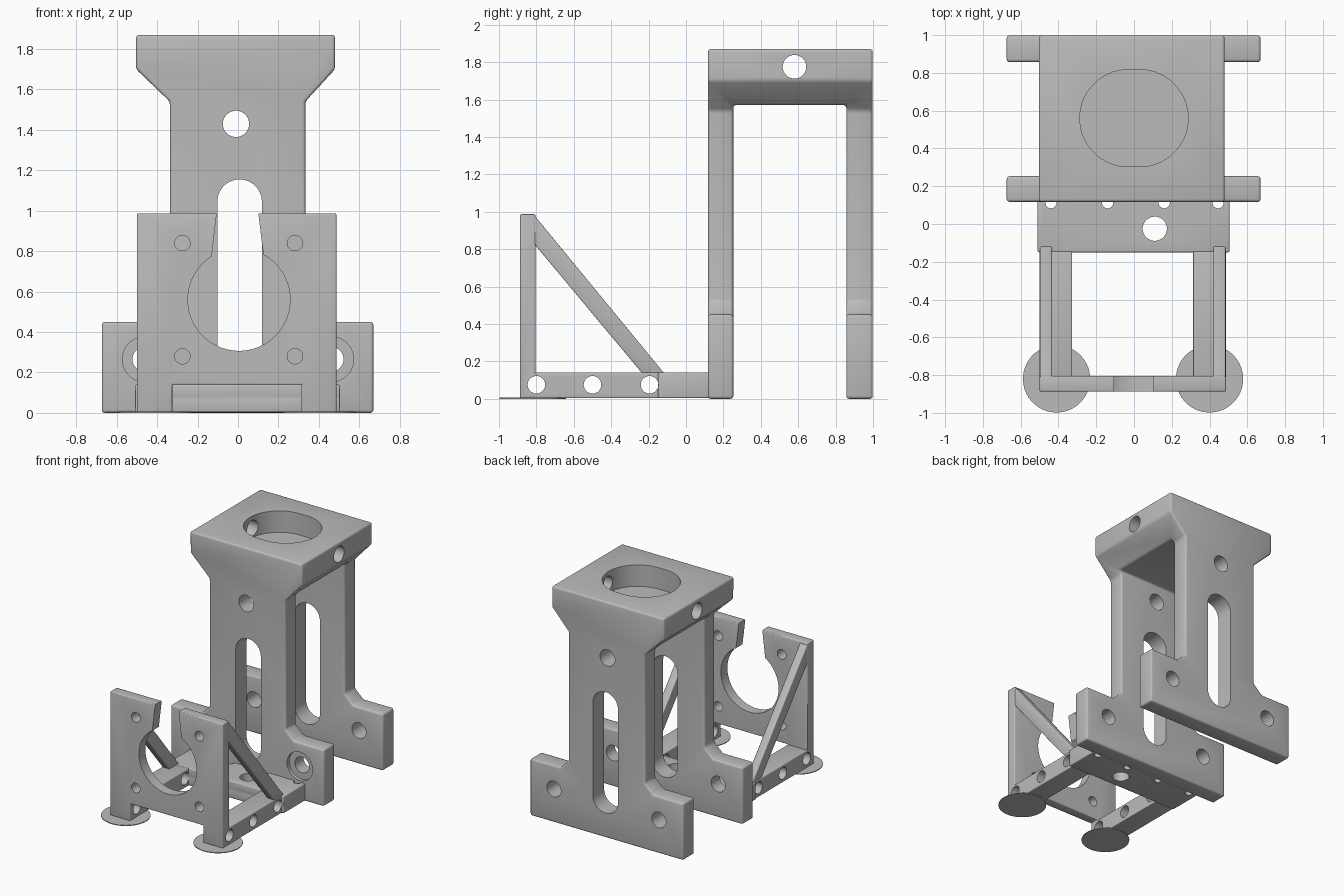
import bpy
import bmesh
import math
from mathutils import Matrix, Vector

if "Cube" in bpy.data.objects:
    bpy.data.objects.remove(bpy.data.objects["Cube"])

grey = bpy.data.materials.new("plain_grey")
grey.use_nodes = True
GREY = (0.5, 0.5, 0.5, 1)
grey.diffuse_color = GREY
grey.node_tree.nodes["Principled BSDF"].inputs["Base Color"].default_value = GREY

# Maps (u, v, depth) of a flat profile so that it is extruded along the axis
AXES = {
    "x": lambda u, v, d: (d, u, v),
    "y": lambda u, v, d: (u, d, v),
    "z": lambda u, v, d: (u, v, d),
}


def prism(name, points, axis, start, end):
    """Extrude a closed 2D outline between two depths along an axis."""
    bm = bmesh.new()
    place = AXES[axis]
    face = bm.faces.new([bm.verts.new(place(u, v, start)) for u, v in points])
    ext = bmesh.ops.extrude_face_region(bm, geom=[face])
    shift = Vector(place(0, 0, end - start))
    moved = [g for g in ext["geom"] if isinstance(g, bmesh.types.BMVert)]
    bmesh.ops.translate(bm, verts=moved, vec=shift)
    bmesh.ops.recalc_face_normals(bm, faces=bm.faces)
    mesh = bpy.data.meshes.new(name)
    bm.to_mesh(mesh)
    bm.free()
    mesh.materials.append(grey)
    obj = bpy.data.objects.new(name, mesh)
    bpy.context.collection.objects.link(obj)
    return obj


def rect(u0, u1, v0, v1):
    return [(u0, v0), (u1, v0), (u1, v1), (u0, v1)]


def stadium(u, v, r, du=0, dv=0, n=48):
    """Circle stretched by straight runs of half-length du or dv."""
    out = []
    for i in range(n):
        a = 2 * math.pi * (i + 0.5) / n
        c, s = math.cos(a), math.sin(a)
        out.append((u + r * c + math.copysign(du, c),
                    v + r * s + math.copysign(dv, s)))
    return out


def cutter(points, axis, start, end):
    obj = prism("cutter", points, axis, start, end)
    obj.hide_render = True
    return obj


def finish(obj, carves=(), bevel=0.0, holes=()):
    """Carve, round the edges, then drill; bake the result."""
    def cut(tools):
        for tool in tools:
            mod = obj.modifiers.new("cut", "BOOLEAN")
            mod.operation = "DIFFERENCE"
            mod.solver = "EXACT"
            mod.object = tool
    cut(carves)
    if bevel:
        mod = obj.modifiers.new("bevel", "BEVEL")
        mod.width = bevel
        mod.segments = 3
        mod.limit_method = "ANGLE"
        mod.angle_limit = math.radians(30)
    cut(holes)
    bpy.context.view_layer.update()
    graph = bpy.context.evaluated_depsgraph_get()
    baked = bpy.data.meshes.new_from_object(obj.evaluated_get(graph))
    obj.modifiers.clear()
    obj.data = baked
    for tool in list(carves) + list(holes):
        bpy.data.objects.remove(tool)
    bpy.ops.object.select_all(action="DESELECT")
    obj.select_set(True)
    bpy.context.view_layer.objects.active = obj
    bpy.ops.object.shade_smooth_by_angle(angle=math.radians(30))


# Tower: two flanged legs under a flared cap
half = [(0.672, 0), (0.672, 0.45), (0.41, 0.45), (0.335, 0.52),
        (0.335, 1.54), (0.492, 1.7), (0.492, 1.87)]
outline = half + [(-x, z) for x, z in reversed(half)]
outline = [(x - (0.012 if z > 1.6 else 0.002), z) for x, z in outline]
tower = prism("tower", outline, "y", 0.117, 0.998)
gap = cutter(rect(-1, 1, -1, 1.57), "y", 0.253, 0.857)
drills = [
    cutter(stadium(0, 0.56, 0.257, du=0.03), "z", 1.7, 2),       # cap socket
    cutter(stadium(0.58, 1.775, 0.063), "x", -1, 1),             # cap cross hole
    cutter(stadium(-0.01, 1.43, 0.065), "y", 0, 1.2),            # upper hole
    cutter(stadium(0.008, 0.675, 0.11, dv=0.37), "y", 0, 1.2),   # long slot
]
for side in (-1, 1):
    drills.append(cutter(stadium(side * 0.46, 0.265, 0.062), "y", 0, 1.2))
    drills.append(cutter(stadium(side * 0.46, 0.265, 0.112), "y", 0, 0.145))
finish(tower, [gap], 0.016, drills)

# Base plate joining the tower to the arms
base = prism("base_plate", rect(-0.51, 0.505, -0.15, 0.13), "z", 0.003, 0.14)
drills = [cutter(stadium(0.11, -0.025, 0.064), "z", -1, 1)]
for x in (-0.44, -0.14, 0.16, 0.445):
    drills.append(cutter(stadium(x, 0.113, 0.03, n=24), "z", -1, 1))
for side in (-1, 1):
    drills.append(cutter(stadium(-0.195, 0.075, 0.047, n=32), "x", side * 0.17, side))
finish(base, bevel=0.008, holes=drills)

# Arms, diagonal braces and floor pads on each side
for side, label in ((-1, "right"), (1, "left")):
    def span(inner, outer):
        return sorted((side * inner - 0.007, side * outer - 0.007))

    lo, hi = span(0.32, 0.493)
    arm = prism(label + "_arm", rect(lo, hi, -0.885, -0.145), "z", 0.003, 0.14)
    drills = [cutter(stadium(y, 0.075, 0.047, n=32), "x", -1, 1)
              for y in (-0.8, -0.5, -0.195)]
    finish(arm, bevel=0.006, holes=drills)

    lo, hi = span(0.427, 0.491)
    brace = prism(label + "_brace",
                  [(-0.83, 0.985), (-0.81, 0.98), (-0.117, 0.137),
                   (-0.235, 0.137), (-0.83, 0.85)], "x", lo, hi)
    finish(brace, bevel=0.006)

    pad = prism(label + "_pad", stadium(side * 0.405 - 0.005, -0.82, 0.178),
                "z", 0, 0.006)
    finish(pad)

# Front holder plate with a keyhole opening and a bridge cut-out
holder = prism("holder_plate", rect(-0.5, 0.487, 0.003, 0.987), "y", -0.887, -0.805)
under = cutter(rect(-0.325, 0.315, -1, 0.14), "y", -1, -0.7)
drills = [
    cutter(stadium(0.005, 0.56, 0.253, n=64), "y", -1, -0.7),
    cutter([(-0.14, 0.7), (0.14, 0.7), (0.126, 0.78), (0.1, 0.99),
            (0.1, 1.2), (-0.105, 1.2), (-0.105, 0.99), (-0.13, 0.78)],
           "y", -1, -0.7),
]
for x in (-0.275, 0.282):
    for z in (0.28, 0.84):
        drills.append(cutter(stadium(x, z, 0.038, n=32), "y", -1, -0.7))
for side in (-1, 1):
    drills.append(cutter(stadium(-0.8, 0.075, 0.047, n=32), "x", side * 0.3, side))
finish(holder, [under], 0.008, drills)
